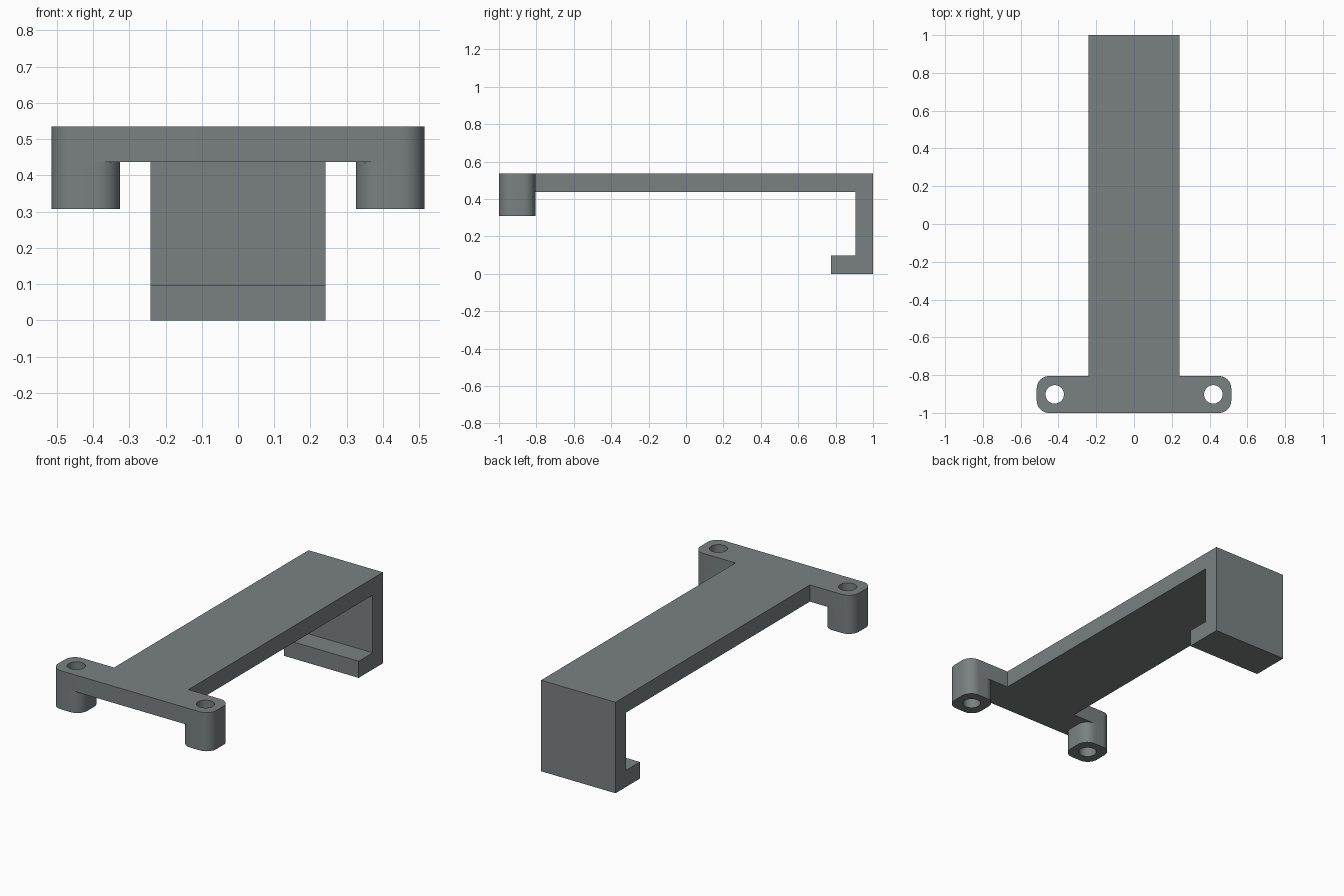
import bpy, bmesh, math
from mathutils import Vector

if "Cube" in bpy.data.objects:
    bpy.data.objects.remove(bpy.data.objects["Cube"])

TOP, UNDER, FOOT = 0.535, 0.437, 0.308   # top face, plate underside, boss bottom
R = 0.065                                # corner radius

grey = bpy.data.materials.new("slate grey")
grey.diffuse_color = (0.195, 0.22, 0.22, 1)
grey.use_nodes = True
grey.node_tree.nodes["Principled BSDF"].inputs["Base Color"].default_value = grey.diffuse_color


def prism(name, outline, direction):
    """Closed outline extruded along a direction."""
    bm = bmesh.new()
    face = bm.faces.new([bm.verts.new(p) for p in outline])
    ext = bmesh.ops.extrude_face_region(bm, geom=[face])
    verts = [g for g in ext["geom"] if isinstance(g, bmesh.types.BMVert)]
    bmesh.ops.translate(bm, verts=verts, vec=Vector(direction))
    bmesh.ops.recalc_face_normals(bm, faces=bm.faces)
    mesh = bpy.data.meshes.new(name)
    bm.to_mesh(mesh)
    bm.free()
    mesh.materials.append(grey)
    ob = bpy.data.objects.new(name, mesh)
    bpy.context.collection.objects.link(ob)
    return ob


def rounded_rect(x0, x1, y0, y1, z, steps=10):
    corners = [(x1 - R, y1 - R), (x0 + R, y1 - R), (x0 + R, y0 + R), (x1 - R, y0 + R)]
    pts = []
    for i, (cx, cy) in enumerate(corners):
        for k in range(steps + 1):
            a = math.radians(90) * (i + k / steps)
            pts.append((cx + R * math.cos(a), cy + R * math.sin(a), z))
    return pts


def combine(ob, other, operation):
    mod = ob.modifiers.new(operation, 'BOOLEAN')
    mod.operation, mod.solver, mod.object = operation, 'EXACT', other
    bpy.context.view_layer.objects.active = ob
    bpy.ops.object.modifier_apply(modifier=mod.name)
    bpy.data.objects.remove(other)


# Long arm with a hooked end, as one side profile
profile = [(-0.805, TOP), (1, TOP), (1, 0), (0.775, 0), (0.775, 0.098),
           (0.905, 0.098), (0.905, UNDER), (-0.805, UNDER)]
bracket = prism("hooked_bracket", [(-0.242, y, z) for y, z in profile], (0.484, 0, 0))

# Cross bar at the front
bar = prism("cross_bar", rounded_rect(-0.515, 0.515, -1, -0.805, UNDER), (0, 0, TOP - UNDER))
combine(bracket, bar, 'UNION')

# Screw bosses with through holes
for s in (-1, 1):
    x0, x1 = sorted((s * 0.325, s * 0.515))
    boss = prism("boss", rounded_rect(x0, x1, -1, -0.805, FOOT), (0, 0, UNDER - FOOT))
    combine(bracket, boss, 'UNION')
for s in (-1, 1):
    circle = [(s * 0.42 + 0.049 * math.cos(math.tau * k / 32),
               -0.902 + 0.049 * math.sin(math.tau * k / 32), 0.2) for k in range(32)]
    combine(bracket, prism("hole_cutter", circle, (0, 0, 0.5)), 'DIFFERENCE')

# Merge flat faces and smooth the round walls
bm = bmesh.new()
bm.from_mesh(bracket.data)
bmesh.ops.remove_doubles(bm, verts=bm.verts, dist=1e-5)
bmesh.ops.dissolve_limit(bm, angle_limit=math.radians(0.5), verts=bm.verts, edges=bm.edges)
bm.to_mesh(bracket.data)
bm.free()
bpy.ops.object.select_all(action='DESELECT')
bracket.select_set(True)
bpy.context.view_layer.objects.active = bracket
bpy.ops.object.shade_smooth_by_angle(angle=math.radians(30))
